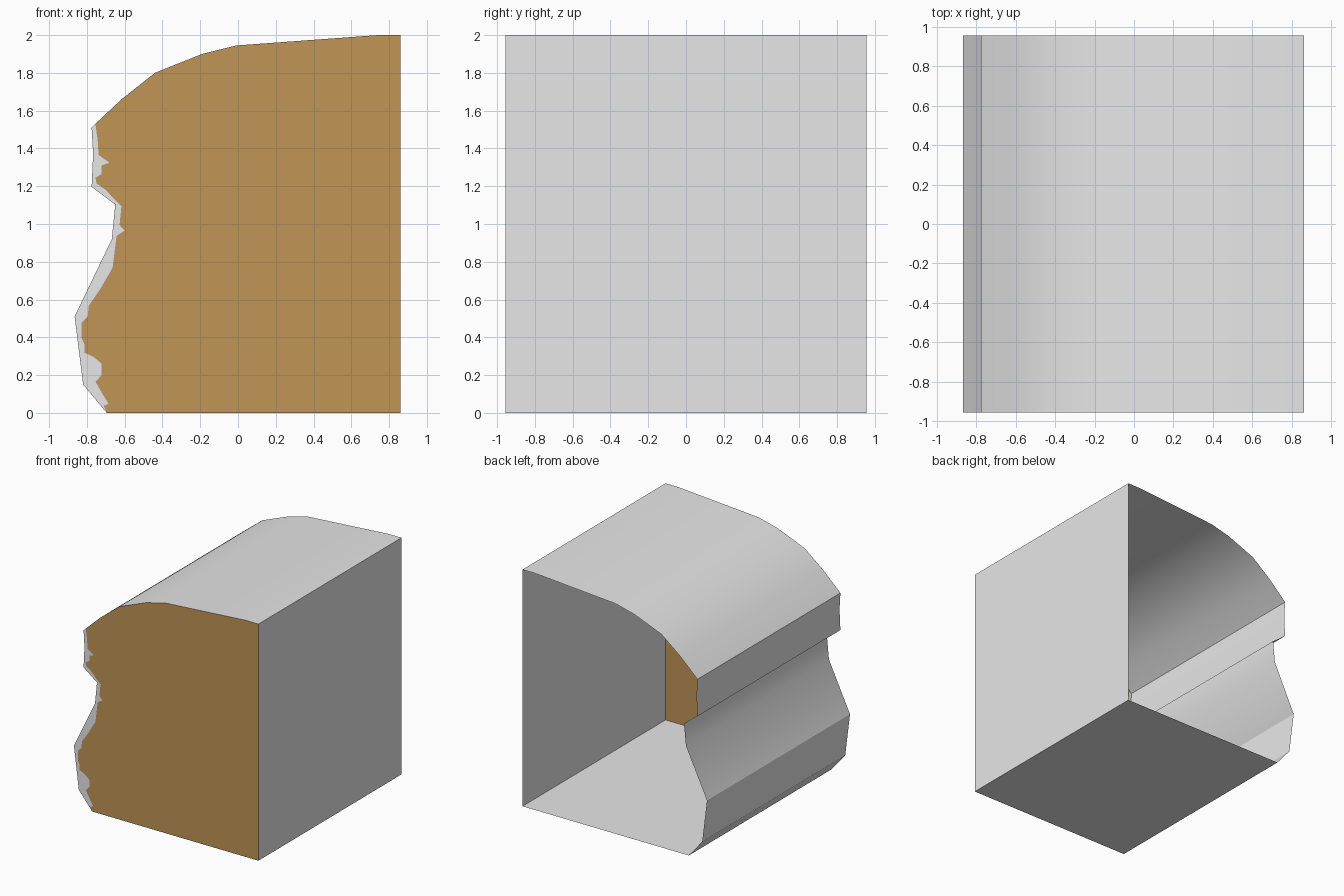
import bpy, bmesh, math

if "Cube" in bpy.data.objects:
    bpy.data.objects.remove(bpy.data.objects["Cube"])

HALF_Y = 0.955


def material(name, rgb):
    m = bpy.data.materials.new(name)
    m.diffuse_color = (*rgb, 1.0)
    m.use_nodes = True
    m.node_tree.nodes["Principled BSDF"].inputs["Base Color"].default_value = m.diffuse_color
    return m


grey = material("pale_grey", (0.8, 0.8, 0.8))
brown = material("earth_brown", (0.527, 0.301, 0.091))

# Profile pieces as (x, z), anticlockwise seen from the front
crown = [(0.86, 0), (0.86, 2), (0.74, 2), (-0.01, 1.945), (-0.19, 1.9),
         (-0.44, 1.8), (-0.617, 1.66), (-0.755, 1.53)]
cliff = [(-0.775, 1.51), (-0.767, 1.37), (-0.775, 1.197), (-0.65, 1.103),
         (-0.668, 0.92), (-0.865, 0.51), (-0.82, 0.15)]
foot = [(-0.695, 0)]

# Ragged border between the earth and the grey rim
ragged = [(-0.743, 1.445), (-0.738, 1.365), (-0.71, 1.345), (-0.68, 1.325),
          (-0.722, 1.31), (-0.722, 1.265), (-0.754, 1.245), (-0.749, 1.215),
          (-0.70, 1.18), (-0.653, 1.13), (-0.617, 1.095), (-0.627, 0.995),
          (-0.60, 0.965), (-0.643, 0.937), (-0.664, 0.768), (-0.733, 0.65),
          (-0.79, 0.567), (-0.796, 0.51), (-0.828, 0.477), (-0.828, 0.397),
          (-0.812, 0.36), (-0.812, 0.318), (-0.765, 0.297), (-0.722, 0.26),
          (-0.722, 0.2), (-0.754, 0.165), (-0.717, 0.1), (-0.685, 0.048),
          (-0.71, 0.037)]


def finish(bm, name, mats):
    mesh = bpy.data.meshes.new(name)
    bm.to_mesh(mesh)
    bm.free()
    for m in mats:
        mesh.materials.append(m)
    obj = bpy.data.objects.new(name, mesh)
    bpy.context.collection.objects.link(obj)
    return obj


# Extruded outer shell, open at the back
bm = bmesh.new()
outline = crown + cliff + foot
front = [bm.verts.new((x, -HALF_Y, z)) for x, z in outline]
back = [bm.verts.new((x, HALF_Y, z)) for x, z in outline]
for i in range(len(outline)):
    j = (i + 1) % len(outline)
    bm.faces.new((front[i], back[i], back[j], front[j])).smooth = True
shell = finish(bm, "cliff_shell", [grey])
shell.data.set_sharp_from_angle(angle=math.radians(30))

# Flat front: brown earth and the pale rim beside it
bm = bmesh.new()
vert = {p: bm.verts.new((p[0], -HALF_Y, p[1])) for p in outline + ragged}
earth = bm.faces.new([vert[p] for p in crown + ragged + foot])
earth.material_index = 1
bm.faces.new([vert[p] for p in crown[-1:] + cliff + foot + ragged[::-1]])
finish(bm, "front_cut", [grey, brown])
